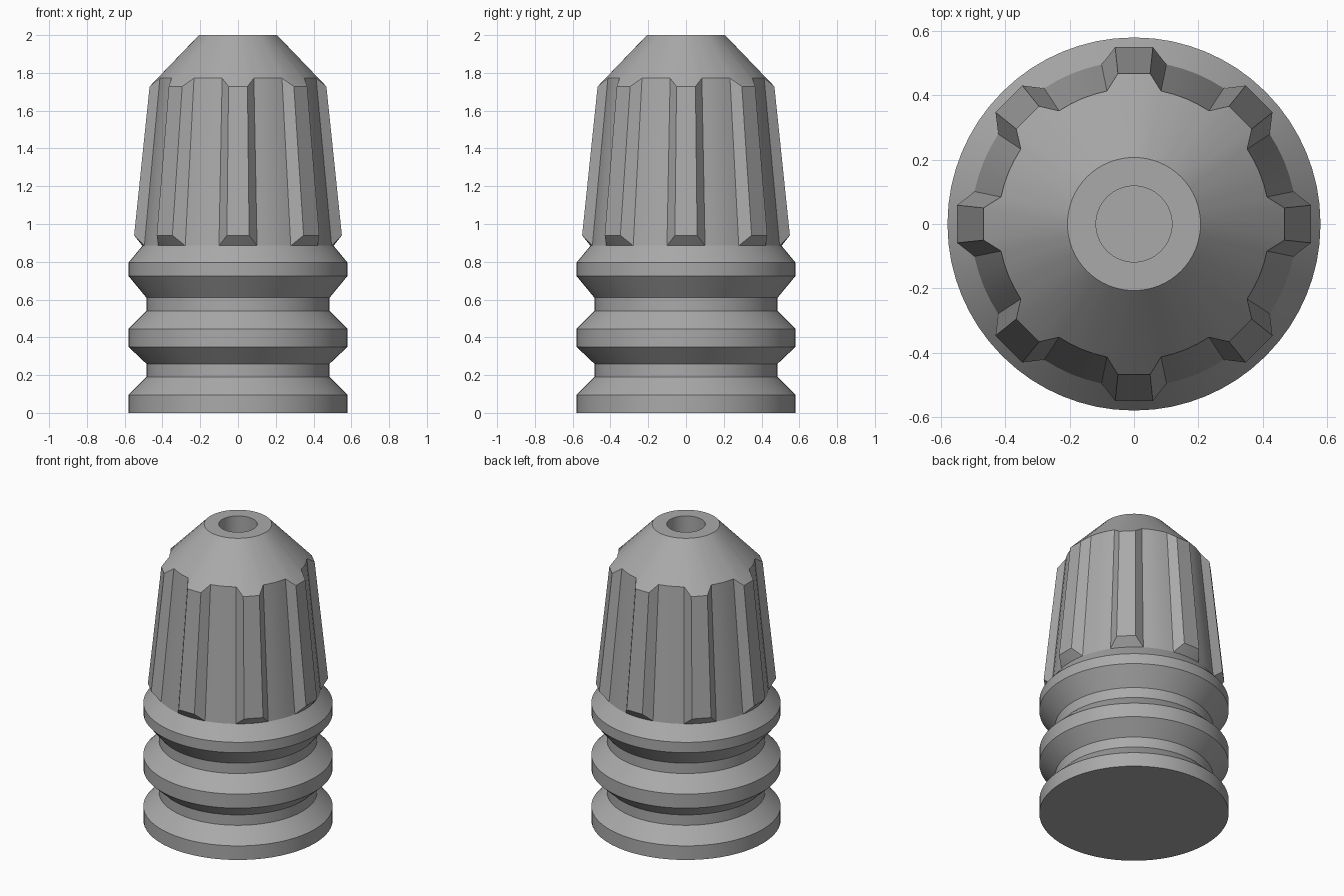
import bpy, bmesh, math
from math import cos, sin, radians

cube = bpy.data.objects.get("Cube")
if cube:
    bpy.data.objects.remove(cube, do_unlink=True)

# Single plain grey
grey = bpy.data.materials.new("plain_grey")
grey.use_nodes = True
colour = (0.4, 0.4, 0.4, 1)
grey.diffuse_color = colour
grey.node_tree.nodes["Principled BSDF"].inputs["Base Color"].default_value = colour

# One eighth of a turn: rib crest within RIB degrees, rib foot at FOOT degrees
RIB, FOOT, COUNT = 6.1, 11.5, 8
sector = [-FOOT, -RIB, 0, RIB, FOOT, 17, 22.5, 28]
angles = [(i * 360 / COUNT + a, a) for i in range(COUNT) for a in sector]

# Rows of (radius, height), with an optional flat rib crest (distance, height)
rows = [
    # stacked flanges and grooves
    ((0.58, 0), None), ((0.58, 0.095), None),
    ((0.485, 0.19), None), ((0.485, 0.26), None),
    ((0.58, 0.35), None), ((0.58, 0.445), None),
    ((0.485, 0.54), None), ((0.485, 0.61), None),
    ((0.58, 0.725), None), ((0.58, 0.795), None),
    # ribbed barrel
    ((0.506, 0.885), None), ((0.506, 0.885), (0.55, 0.94)),
    ((0.422, 1.772), (0.468, 1.728)),
    # nose rim and bore
    ((0.207, 2.0), None), ((0.118, 2.0), None), ((0.118, 1.7), None),
]

bm = bmesh.new()
rings = []
for (radius, height), crest in rows:
    ring = []
    for angle, local in angles:
        r, z = radius, height
        if crest and abs(local) <= RIB:
            r, z = crest[0] / cos(radians(local)), crest[1]
        t = radians(angle)
        ring.append(bm.verts.new((r * cos(t), r * sin(t), z)))
    rings.append(ring)

# Skin the rows, then close the base and the bore floor
n = len(angles)
for low, high in zip(rings, rings[1:]):
    for i in range(n):
        j = (i + 1) % n
        bm.faces.new((low[i], low[j], high[j], high[i]))
bm.faces.new(rings[0][::-1])
bm.faces.new(rings[-1])

# Merge the rows that coincide between the ribs
bmesh.ops.remove_doubles(bm, verts=bm.verts, dist=0.0005)
bmesh.ops.recalc_face_normals(bm, faces=bm.faces)

mesh = bpy.data.meshes.new("ribbed_sleeve")
bm.to_mesh(mesh)
bm.free()
mesh.materials.append(grey)
sleeve = bpy.data.objects.new("ribbed_sleeve", mesh)
bpy.context.collection.objects.link(sleeve)

bpy.ops.object.select_all(action='DESELECT')
sleeve.select_set(True)
bpy.context.view_layer.objects.active = sleeve
bpy.ops.object.shade_smooth_by_angle(angle=radians(22))
